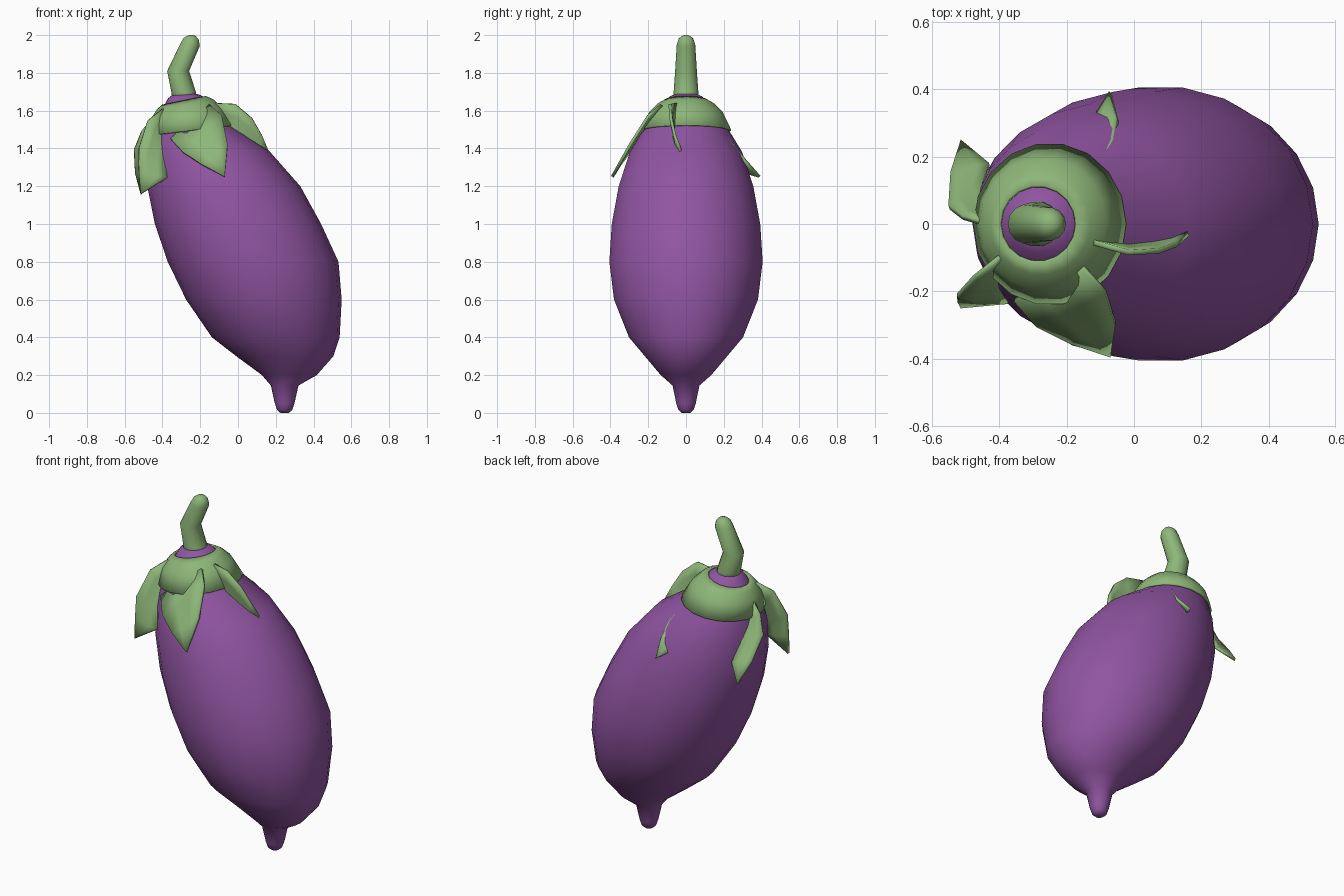
import bpy, bmesh, math
from mathutils import Vector


def material(name, color):
    m = bpy.data.materials.new(name)
    m.diffuse_color = color
    return m


PURPLE = material("purple_skin", (0.28, 0.09, 0.36, 1))
GREEN = material("green_leaf", (0.27, 0.47, 0.19, 1))


def finish(bm, name, mat, thickness=0):
    bmesh.ops.recalc_face_normals(bm, faces=bm.faces)
    for f in bm.faces:
        f.smooth = True
    me = bpy.data.meshes.new(name)
    bm.to_mesh(me)
    bm.free()
    ob = bpy.data.objects.new(name, me)
    bpy.context.collection.objects.link(ob)
    me.materials.append(mat)
    if thickness:
        s = ob.modifiers.new("thickness", 'SOLIDIFY')
        s.thickness = thickness
        s.offset = 0
    return ob


def loft(name, rings, sides, mat, caps=True, thickness=0):
    """Rings are (z, centre x, radius x, radius y, slope along x)."""
    bm = bmesh.new()
    loops = []
    for z, cx, rx, ry, slope in rings:
        loop = []
        for i in range(sides):
            a = math.tau * i / sides
            dx = rx * math.cos(a)
            loop.append(bm.verts.new((cx + dx, ry * math.sin(a), z + slope * dx)))
        loops.append(loop)
    for a, b in zip(loops, loops[1:]):
        for i in range(sides):
            j = (i + 1) % sides
            bm.faces.new((a[i], a[j], b[j], b[i]))
    if caps:
        bm.faces.new(loops[0])
        bm.faces.new(loops[-1])
    return finish(bm, name, mat, thickness)


def leaf(name, edge_a, edge_b, tip):
    """Thin sheet between two edges that meet at the tip."""
    bm = bmesh.new()
    rows = []
    for a, b in zip(edge_a, edge_b):
        rows.append([bm.verts.new(Vector(a).lerp(Vector(b), t / 3)) for t in range(4)])
    for r, s in zip(rows, rows[1:]):
        for i in range(3):
            bm.faces.new((r[i], r[i + 1], s[i + 1], s[i]))
    end = bm.verts.new(tip)
    for i in range(3):
        bm.faces.new((rows[-1][i], rows[-1][i + 1], end))
    return finish(bm, name, GREEN, 0.016)


# Leaning fruit with a small nub at the bottom
loft("fruit_body", [
    (0.0, 0.247, 0.022, 0.022, 0), (0.015, 0.247, 0.04, 0.04, 0),
    (0.05, 0.247, 0.052, 0.052, 0), (0.145, 0.247, 0.073, 0.072, 0),
    (0.2, 0.272, 0.145, 0.135, 0), (0.3, 0.248, 0.257, 0.22, 0),
    (0.4, 0.2, 0.338, 0.305, 0), (0.6, 0.137, 0.412, 0.385, 0),
    (0.8, 0.08, 0.452, 0.41, 0), (1.0, 0.0, 0.44, 0.397, 0),
    (1.2, -0.075, 0.405, 0.36, 0), (1.38, -0.16, 0.32, 0.3, 0.04),
    (1.5, -0.25, 0.212, 0.225, 0.12), (1.58, -0.27, 0.17, 0.178, 0.15),
    (1.64, -0.28, 0.115, 0.115, 0.18), (1.675, -0.285, 0.085, 0.085, 0.1),
    (1.692, -0.285, 0.05, 0.05, 0)], 22, PURPLE)

# Green collar around the shoulder
loft("calyx_collar", [
    (1.495, -0.25, 0.222, 0.236, 0.12), (1.585, -0.27, 0.184, 0.192, 0.15),
    (1.63, -0.278, 0.145, 0.147, 0.17), (1.65, -0.285, 0.112, 0.112, 0.2)],
    18, GREEN, caps=False, thickness=0.012)

# Bent stalk
loft("stem", [
    (1.65, -0.282, 0.068, 0.068, 0), (1.7, -0.288, 0.065, 0.067, 0),
    (1.81, -0.317, 0.058, 0.059, 0), (1.95, -0.253, 0.051, 0.05, -0.15),
    (1.98, -0.248, 0.04, 0.04, -0.1), (1.995, -0.248, 0.024, 0.024, 0),
    (2.0, -0.248, 0.01, 0.01, 0)], 14, GREEN)

# Five pointed sepals
leaf("leaf_front",
     [(-0.15, -0.13, 1.63), (-0.085, -0.2, 1.57), (-0.055, -0.295, 1.42)],
     [(-0.355, -0.225, 1.45), (-0.29, -0.3, 1.38), (-0.19, -0.35, 1.315)],
     (-0.07, -0.39, 1.25))
leaf("leaf_right",
     [(-0.12, -0.055, 1.64), (-0.015, -0.085, 1.635), (0.075, -0.08, 1.56),
      (0.127, -0.06, 1.47)],
     [(-0.1, -0.05, 1.5), (-0.02, -0.06, 1.44), (0.05, -0.05, 1.4),
      (0.1, -0.04, 1.37)],
     (0.17, -0.02, 1.365))
leaf("leaf_left_back",
     [(-0.44, 0.0, 1.57), (-0.51, 0.02, 1.49), (-0.55, 0.05, 1.39),
      (-0.545, 0.15, 1.27)],
     [(-0.43, 0.02, 1.5), (-0.44, 0.06, 1.42), (-0.45, 0.12, 1.34),
      (-0.43, 0.175, 1.24)],
     (-0.515, 0.245, 1.16))
leaf("leaf_left_front",
     [(-0.4, -0.1, 1.61), (-0.475, -0.16, 1.55), (-0.525, -0.215, 1.4),
      (-0.525, -0.225, 1.27)],
     [(-0.36, -0.08, 1.5), (-0.37, -0.14, 1.42), (-0.38, -0.2, 1.32),
      (-0.375, -0.23, 1.245)],
     (-0.515, -0.243, 1.158))
leaf("leaf_back",
     [(-0.1, 0.17, 1.5), (-0.06, 0.25, 1.42), (-0.05, 0.31, 1.34)],
     [(-0.15, 0.17, 1.4), (-0.13, 0.24, 1.35), (-0.11, 0.325, 1.27)],
     (-0.07, 0.39, 1.25))
